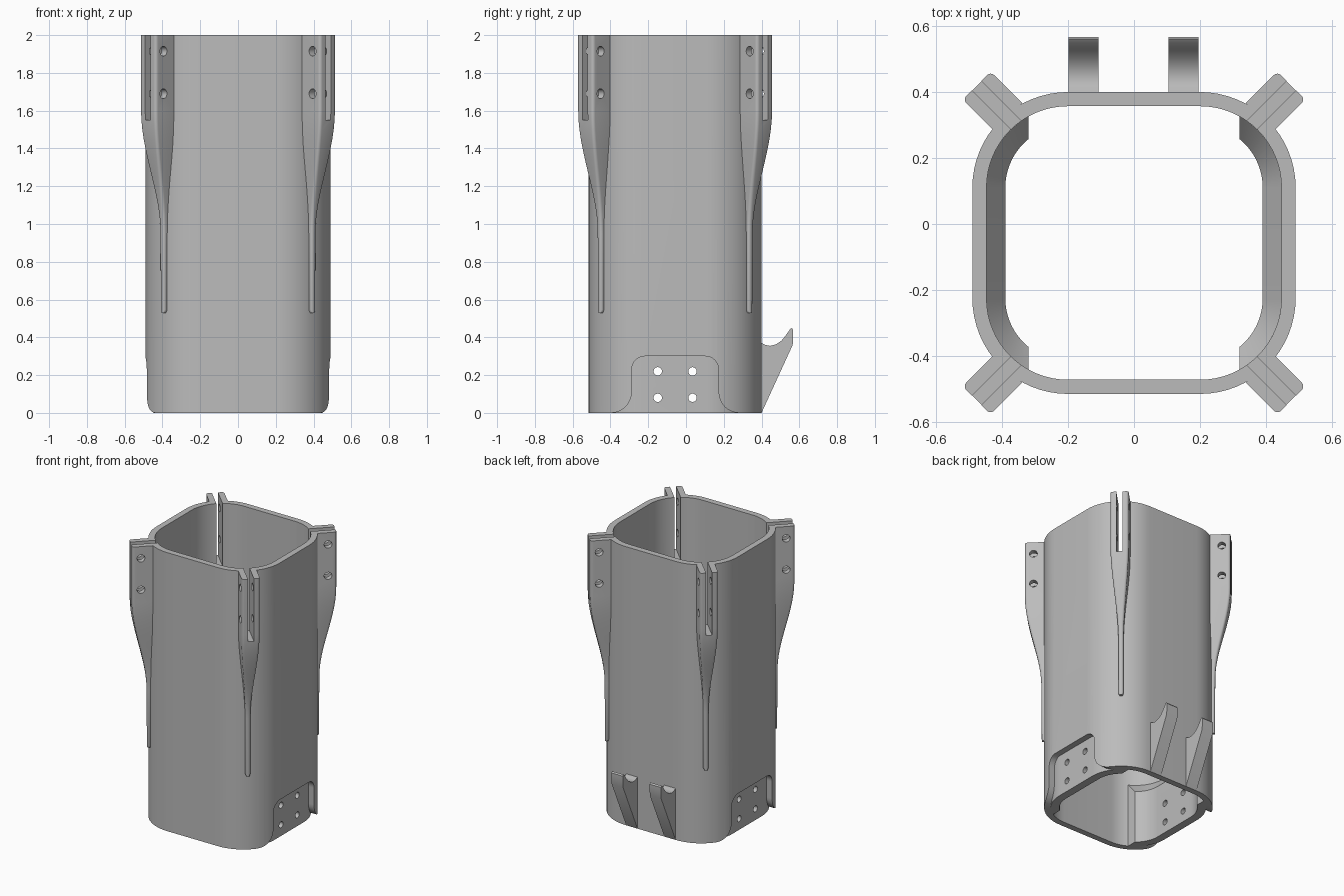
import bpy, bmesh, math
from mathutils import Vector

if "Cube" in bpy.data.objects:
    bpy.data.objects.remove(bpy.data.objects["Cube"])

GREY = (0.5, 0.5, 0.5, 1)
mat = bpy.data.materials.new("plain grey")
mat.use_nodes = True
mat.diffuse_color = GREY
mat.node_tree.nodes["Principled BSDF"].inputs["Base Color"].default_value = GREY

CY = -0.0575              # tube axis in y
FX, FY = 0.2, 0.1675      # centres of the corner rounding, from the axis
R_OUT, R_IN, R_LINER = 0.29, 0.247, 0.19
SLOT_Z = 1.55
CORNERS = [(sx, sy) for sx in (1, -1) for sy in (1, -1)]


def loft(name, rings, closed=False):
    """Bridge rings of points; cap the ends, or join last to first."""
    bm = bmesh.new()
    loops = [[bm.verts.new(p) for p in ring] for ring in rings]
    n = len(loops[0])
    pairs = list(zip(loops, loops[1:]))
    if closed:
        pairs.append((loops[-1], loops[0]))
    else:
        bm.faces.new(loops[0])
        bm.faces.new(loops[-1])
    for a, b in pairs:
        for i in range(n):
            j = (i + 1) % n
            bm.faces.new((a[i], a[j], b[j], b[i]))
    bmesh.ops.recalc_face_normals(bm, faces=bm.faces)
    me = bpy.data.meshes.new(name)
    bm.to_mesh(me)
    bm.free()
    me.materials.append(mat)
    ob = bpy.data.objects.new(name, me)
    bpy.context.collection.objects.link(ob)
    return ob


def cut(target, cutters):
    """Subtract each cutter from the target and bake the result."""
    for c in cutters:
        mod = target.modifiers.new("cut", 'BOOLEAN')
        mod.operation = 'DIFFERENCE'
        mod.solver = 'EXACT'
        mod.object = c
    bpy.context.view_layer.update()
    dg = bpy.context.evaluated_depsgraph_get()
    me = bpy.data.meshes.new_from_object(target.evaluated_get(dg))
    target.modifiers.clear()
    target.data = me


def arc(cx, cy, r, a0, a1, n):
    return [(cx + r * math.cos(math.radians(a0 + (a1 - a0) * i / n)),
             cy + r * math.sin(math.radians(a0 + (a1 - a0) * i / n)))
            for i in range(n + 1)]


def outline(r, z):
    """Rounded-square ring at height z."""
    pts = []
    for k, (sx, sy) in enumerate([(1, 1), (-1, 1), (-1, -1), (1, -1)]):
        pts += arc(sx * FX, CY + sy * FY, r, 90 * k, 90 * k + 90, 16)
    return [(x, y, z) for x, y in pts]


def diagonal(sx, sy, u, v, z):
    """Point at distance u out along a corner diagonal, v sideways."""
    k = math.sqrt(0.5)
    return (k * (sx * u - sy * v), CY + k * (sy * u + sx * v), z)


def cylinder(name, start, end, r, n=24):
    a, b = Vector(start), Vector(end)
    d = (b - a).normalized()
    s = d.cross(Vector((0, 0, 1)))
    up = s.cross(d)
    ring = [s * x + up * y for x, y in arc(0, 0, r, 0, 360 - 360 / n, n - 1)]
    return loft(name, [[a + p for p in ring], [b + p for p in ring]])


parts, cutters = [], []

# Main tube
tube = loft("tube", [outline(R_OUT, 0), outline(R_OUT, 2),
                     outline(R_IN, 2), outline(R_IN, 0)], closed=True)
parts.append(tube)

# Slots that split the top of each corner
slots = {}
for sx, sy in CORNERS:
    sec = [(0.42, -0.02), (0.8, -0.02), (0.8, 0.02), (0.42, 0.02)]
    slots[sx, sy] = loft("slot_cutter", [
        [diagonal(sx, sy, u, v, z) for u, v in sec] for z in (SLOT_Z, 2.1)])
cutters += slots.values()

# Arched notches at the foot of both sides
half = [(0.36, -0.05)] + arc(0.34, 0.11, 0.11, -90, -180, 8)
half += arc(0.16, 0.23, 0.07, 0, 90, 8)
arch = half + [(-y, z) for y, z in reversed(half)]
notches = [loft("notch_cutter", [[(s * x, CY + y, z) for y, z in arch]
                                 for x in (0.3, 0.6)]) for s in (1, -1)]
cutters += notches
cut(tube, list(slots.values()) + notches)

# Corner fins: slim ribs that swell into split clamping flanges
levels = [0.53, 0.545] + [0.95 + 0.05 * i for i in range(14)] + [2]
for sx, sy in CORNERS:
    rings = []
    for z in levels:
        t = min(max((z - 0.95) / 0.65, 0), 1)
        s = t * t * (3 - 2 * t)
        w = 0.017 + 0.043 * s if z > 0.54 else 0.009
        r = 0.568 + 0.107 * s + 0.006 * min(1, z - 0.53) * (1 - s)
        c = min(0.016, w * 0.8)
        tip = arc(r - c, w - c, c, 90, 0, 4)
        sec = [(0.54, w)] + tip + [(u, -v) for u, v in reversed(tip)] + [(0.54, -w)]
        rings.append([diagonal(sx, sy, u, v, z) for u, v in sec])
    side = ("back" if sy > 0 else "front") + ("_left" if sx > 0 else "_right")
    fin = loft(side + "_clamp_fin", rings)
    bolts = [cylinder("bolt_cutter", diagonal(sx, sy, 0.618, -0.1, z),
                      diagonal(sx, sy, 0.618, 0.1, z), 0.026) for z in (1.69, 1.915)]
    cut(fin, [slots[sx, sy]] + bolts)
    cutters += bolts
    parts.append(fin)

# Inner mounting plates with four screw holes each
screws = [cylinder("screw_cutter", (-0.7, CY + y, z), (0.7, CY + y, z), 0.022)
          for y in (-0.092, 0.092) for z in (0.08, 0.22)]
cutters += screws


def liner_path(r):
    end = math.degrees(math.acos(0.12 / r))
    low = arc(FX, CY - FY, r, -end, 0, 14)
    return low + arc(FX, CY + FY, r, 0, end, 14)


for s, name in ((1, "left"), (-1, "right")):
    rings = [[(s * a, b, 0), (s * a, b, 0.46), (s * c, d, 0.38), (s * c, d, 0)]
             for (a, b), (c, d) in zip(liner_path(R_IN), liner_path(R_LINER))]
    plate = loft(name + "_mounting_plate", rings)
    cut(plate, screws)
    parts.append(plate)

# Hooks on the back
hook = [(0.39, 0), (0.4, 0), (0.565, 0.36), (0.567, 0.44), (0.56, 0.45),
        (0.55, 0.442), (0.528, 0.41), (0.505, 0.382), (0.475, 0.362),
        (0.445, 0.355), (0.42, 0.36), (0.4, 0.37), (0.39, 0.37)]
for x, name in ((0.15, "left"), (-0.153, "right")):
    parts.append(loft(name + "_hook", [[(x + dx, y, z) for y, z in hook]
                                       for dx in (-0.045, 0.045)]))

# Remove helpers and shade
for c in cutters:
    bpy.data.objects.remove(c)
bpy.ops.object.select_all(action='DESELECT')
for p in parts:
    p.select_set(True)
bpy.context.view_layer.objects.active = tube
bpy.ops.object.shade_smooth_by_angle(angle=math.radians(30))
